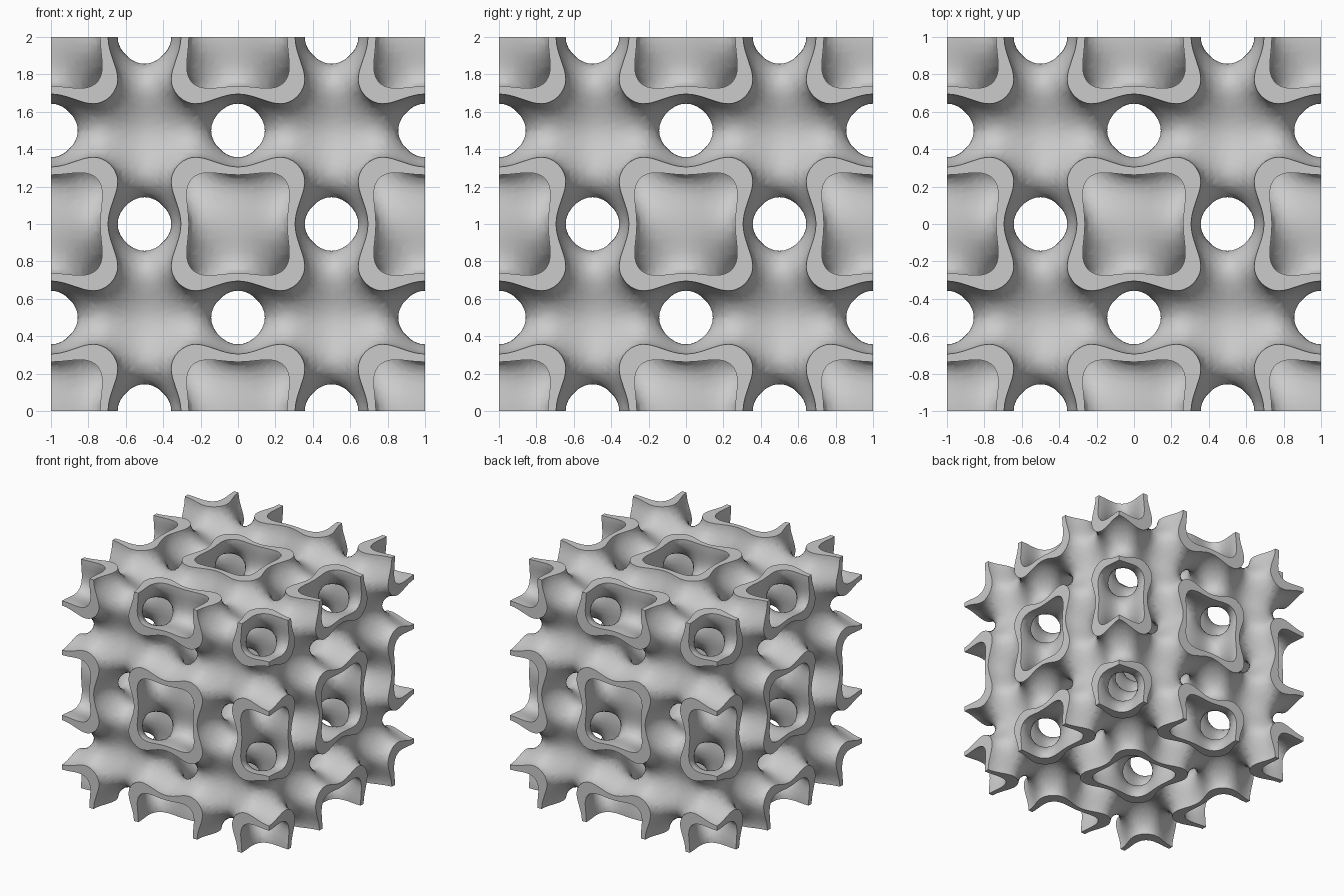
import bpy, bmesh, math
from itertools import permutations, product
from mathutils import Vector

if "Cube" in bpy.data.objects:
    bpy.data.objects.remove(bpy.data.objects["Cube"])

N = 12            # grid steps across one mirror octant (half a period)
CELLS = 2         # periods along each side
TAU = 2 * math.pi


def field(p):
    """Periodic channel field and the local wall half-width, in field units."""
    a, b, c = (math.cos(TAU * v) for v in p)
    squares = a * a + b * b + c * c
    value = 2 * (a * b + b * c + c * a) - 2 * squares + 3
    return value, 1.64 - 0.49 * squares


def outer(p):
    value, width = field(p)
    return value + width


def inner(p):
    value, width = field(p)
    return width - value


def crossing(p, q, g):
    """Point on the segment p-q where g changes sign."""
    if g(p) < 0:
        p, q = q, p
    for _ in range(14):
        mid = (p + q) / 2
        if g(mid) >= 0:
            p = mid
        else:
            q = mid
    return (p + q) / 2


def clip(poly, g):
    """Keep the part of a polygon where g is positive."""
    result = []
    for p, q in zip(poly, poly[1:] + poly[:1]):
        if g(p) >= 0:
            result.append(p)
        if (g(p) >= 0) != (g(q) >= 0):
            result.append(crossing(p, q, g))
    return result


def corner_path(start, axes):
    """Walk across a grid cube one axis at a time."""
    path = [Vector(start)]
    for axis in axes:
        step = path[-1].copy()
        step[axis] += 1
        path.append(step)
    return [p / (2 * N) for p in path]


# Wall skins: slice each tetrahedron of one octant
skins = []
for start in product(range(N), repeat=3):
    for axes in permutations(range(3)):
        tet = corner_path(start, axes)
        for g in (outer, inner):
            ins = [p for p in tet if g(p) >= 0]
            out = [p for p in tet if g(p) < 0]
            if len(ins) == 2:
                pairs = [(0, 0), (0, 1), (1, 1), (1, 0)]
                skins.append([crossing(ins[i], out[j], g) for i, j in pairs])
            elif ins and out:
                skins.append([crossing(p, q, g) for p in ins for q in out])

# Flat cut rims: clip the triangles of each outer face of the octant
rims = {0: [], 1: [], 2: []}
for normal in range(3):
    u, v = [a for a in range(3) if a != normal]
    for i, j in product(range(N), repeat=2):
        start = [0, 0, 0]
        start[u], start[v] = i, j
        for axes in ((u, v), (v, u)):
            poly = clip(corner_path(start, axes), outer)
            poly = clip(poly, inner) if poly else poly
            if len(poly) > 2:
                rims[normal].append(poly)

# Mirror and repeat the octant through the whole block
verts, faces = [], []


def place(poly, octant):
    first = len(verts)
    for p in poly:
        spot = [o // 2 + (1 - x if o % 2 else x) for x, o in zip(p, octant)]
        verts.append((spot[0] - 1, spot[1] - 1, spot[2]))
    faces.append(range(first, len(verts)))


for octant in product(range(2 * CELLS), repeat=3):
    for poly in skins:
        place(poly, octant)
    for normal in range(3):
        if octant[normal] in (0, 2 * CELLS - 1):
            for poly in rims[normal]:
                place(poly, octant)

mesh = bpy.data.meshes.new("lattice_block")
mesh.from_pydata(verts, [], faces)
bm = bmesh.new()
bm.from_mesh(mesh)
bmesh.ops.remove_doubles(bm, verts=bm.verts, dist=0.004)
bmesh.ops.recalc_face_normals(bm, faces=bm.faces)
bm.to_mesh(mesh)
bm.free()

block = bpy.data.objects.new("lattice_block", mesh)
bpy.context.collection.objects.link(block)

# Single plain grey
grey = bpy.data.materials.new("plain_grey")
grey.use_nodes = True
colour = (0.6, 0.6, 0.6, 1)
grey.diffuse_color = colour
grey.node_tree.nodes["Principled BSDF"].inputs["Base Color"].default_value = colour
mesh.materials.append(grey)

bpy.context.view_layer.objects.active = block
block.select_set(True)
bpy.ops.object.shade_smooth_by_angle(angle=math.radians(40))
